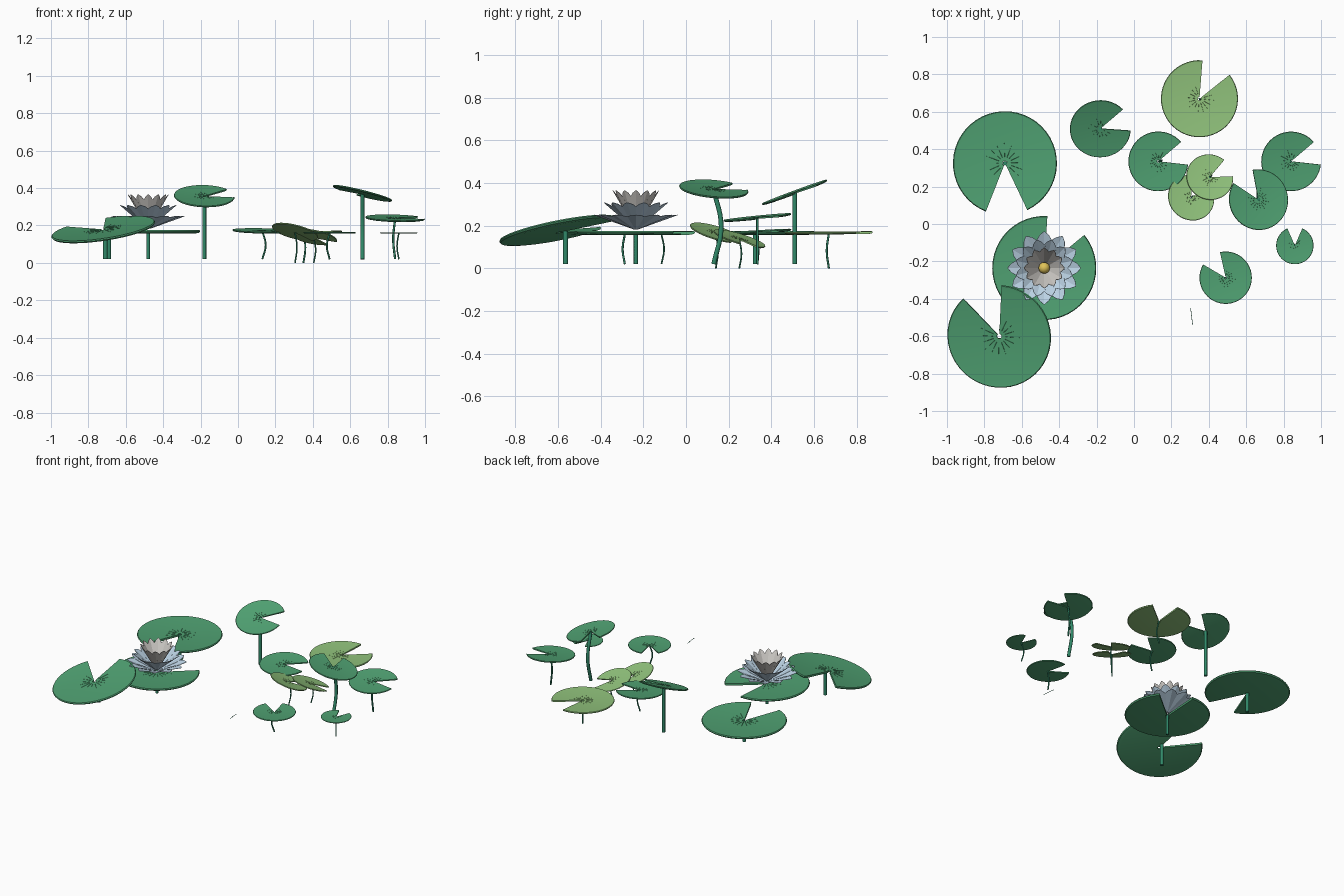
import bpy, bmesh
from math import sin, cos, radians, pi
from mathutils import Vector

if "Cube" in bpy.data.objects:
    bpy.data.objects.remove(bpy.data.objects["Cube"])


def material(name, rgb):
    m = bpy.data.materials.new(name)
    m.diffuse_color = (*rgb, 1)
    m.use_nodes = True
    m.node_tree.nodes["Principled BSDF"].inputs["Base Color"].default_value = m.diffuse_color
    return m


GREEN = material("leaf_green", (0.08, 0.36, 0.17))
LIME = material("young_leaf_green", (0.28, 0.54, 0.20))
STEM = material("stem_green", (0.03, 0.25, 0.14))
BLUE = material("outer_petal", (0.50, 0.65, 0.78))
PALE = material("inner_petal", (0.62, 0.60, 0.57))
GOLD = material("flower_heart", (0.75, 0.55, 0.10))


def make_object(name, bm, mat):
    bmesh.ops.recalc_face_normals(bm, faces=bm.faces)
    me = bpy.data.meshes.new(name)
    bm.to_mesh(me)
    bm.free()
    me.materials.append(mat)
    ob = bpy.data.objects.new(name, me)
    bpy.context.collection.objects.link(ob)
    return ob


def smooth(ob, angle=35):
    bpy.ops.object.select_all(action='DESELECT')
    ob.select_set(True)
    bpy.context.view_layer.objects.active = ob
    bpy.ops.object.shade_smooth_by_angle(angle=radians(angle))


def pad(name, x, y, z, r, notch, sx=0, sy=0, mat=GREEN, gap=47):
    """Notched round leaf: a closed profile swept around, tilted by slopes sx, sy."""
    h = 0.028 * r
    profile = [(0.045 * r, -h), (0.9 * r, -h), (0.98 * r, -0.5 * h), (r, 0.5 * h),
               (0.985 * r, 1.3 * h), (0.93 * r, h), (0.045 * r, 0.6 * h)]
    bm = bmesh.new()
    start, sweep, n = radians(notch + gap / 2), radians(360 - gap), 40
    rings = []
    for i in range(n + 1):
        a = start + sweep * i / n
        rings.append([bm.verts.new((p * cos(a), p * sin(a), q)) for p, q in profile])
    k = len(profile)
    for a, b in zip(rings, rings[1:]):
        for j in range(k):
            bm.faces.new((a[j], a[(j + 1) % k], b[(j + 1) % k], b[j]))
    bm.faces.new(rings[0])
    bm.faces.new(rings[-1][::-1])
    # fine raised veins
    for i in range(1, 14):
        a = start + sweep * i / 14
        d, s = Vector((cos(a), sin(a), 0)), Vector((-sin(a), cos(a), 0)) * 0.006 * r
        lo, hi = Vector((0, 0, 0.5 * h)), Vector((0, 0, 1.15 * h))
        p, q = d * 0.12 * r, d * 0.85 * r
        v = [bm.verts.new(c) for c in (p + s + lo, p - s + lo, p + hi * 0.8, q + lo)]
        for f in ((0, 2, 3), (1, 3, 2), (0, 1, 2)):
            bm.faces.new([v[t] for t in f])
    ob = make_object(name, bm, mat)
    normal = Vector((-sx, -sy, 1)).normalized()
    ob.rotation_mode = 'QUATERNION'
    ob.rotation_quaternion = Vector((0, 0, 1)).rotation_difference(normal)
    ob.location = (x, y, z)
    smooth(ob)


def stem(name, points, radius):
    cu = bpy.data.curves.new(name, 'CURVE')
    cu.dimensions = '3D'
    cu.bevel_depth = radius
    cu.bevel_resolution = 2
    cu.resolution_u = 6
    cu.use_fill_caps = True
    sp = cu.splines.new('BEZIER')
    sp.bezier_points.add(len(points) - 1)
    for b, p in zip(sp.bezier_points, points):
        b.co = p
        b.handle_left_type = b.handle_right_type = 'AUTO'
    cu.materials.append(STEM)
    bpy.context.collection.objects.link(bpy.data.objects.new(name, cu))


# leaves: name, x, y, z, radius, notch direction, slopes, material, stem radius, stem sway (x, y)
leaves = [
    ("large_pad_back", -0.69, 0.325, 0.165, 0.278, -88, 0, 0, GREEN, 0.012, 0, 0),
    ("large_pad_flower", -0.48, -0.235, 0.165, 0.278, 63, 0, 0, GREEN, 0.010, 0, 0),
    ("large_pad_front", -0.72, -0.60, 0.175, 0.28, 110, 0.15, 0.20, GREEN, 0.012, 0, 0),
    ("raised_pad_left", -0.18, 0.51, 0.355, 0.163, 19, -0.03, 0.37, GREEN, 0.011, 0, 0),
    ("raised_pad_right", 0.665, 0.13, 0.37, 0.163, 124, -0.25, -0.09, GREEN, 0.011, 0, 0.035),
    ("pad_far_right", 0.84, 0.335, 0.237, 0.16, 17, -0.03, 0.10, GREEN, 0.006, -0.01, 0),
    ("pad_middle", 0.13, 0.335, 0.17, 0.16, 17, -0.02, 0.06, GREEN, 0.005, 0.018, 0.005),
    ("young_pad_back", 0.35, 0.67, 0.165, 0.206, 62, 0, 0.01, LIME, 0.005, 0.01, -0.01),
    ("young_pad_upper", 0.405, 0.25, 0.137, 0.127, 27, -0.18, -0.30, LIME, 0.004, 0.01, 0.01),
    ("young_pad_lower", 0.305, 0.14, 0.165, 0.127, 62, -0.25, -0.30, LIME, 0.004, 0.01, 0.01),
    ("small_pad_front", 0.49, -0.287, 0.16, 0.14, 126, 0, 0, GREEN, 0.005, -0.015, -0.01),
    ("small_pad_right", 0.86, -0.115, 0.16, 0.10, 90, 0, 0, GREEN, 0.004, -0.01, 0.012),
]
for name, x, y, z, r, notch, sx, sy, mat, sr, wx, wy in leaves:
    pad(name, x, y, z, r, notch, sx, sy, mat)
    if name == "large_pad_front":
        x, y = -0.71, -0.565
    base = 0.0 if mat is LIME else 0.02
    stem(name + "_stem", [(x, y, base), (x + wx, y + wy, (base + z) / 2), (x, y, z)], sr)

# loose stalk floating at the water line
stem("loose_stalk", [(0.303, -0.45, 0.16), (0.308, -0.495, 0.162), (0.314, -0.54, 0.16)], 0.0015)

# flower: tiers of pointed, cupped petals rising from one base point
CX, CY, CZ = -0.48, -0.235, 0.18
PROFILE = [(0.05, 0.12), (0.3, 0.5), (0.6, 0.92), (0.78, 1.0), (0.92, 0.6), (1.0, 0.08)]


def petal_tier(name, count, reach, rise, half_width, offset, mat):
    bm = bmesh.new()
    for i in range(count):
        a = 2 * pi * (i + offset) / count
        d, s = Vector((cos(a), sin(a), 0)), Vector((-sin(a), cos(a), 0))
        rows = []
        for t, w in PROFILE:
            mid = Vector((CX, CY, CZ + rise * t)) + d * reach * t
            side = s * half_width * w
            lift = Vector((0, 0, 0.18 * half_width * w)) - d * 0.15 * half_width * w
            rows.append([bm.verts.new(c) for c in (mid - side + lift, mid, mid + side + lift)])
        for p, q in zip(rows, rows[1:]):
            for j in (0, 1):
                bm.faces.new((p[j], p[j + 1], q[j + 1], q[j]))
    ob = make_object(name, bm, mat)
    mod = ob.modifiers.new("thickness", 'SOLIDIFY')
    mod.thickness = 0.002
    mod.offset = 0


petal_tier("outer_petals", 12, 0.195, 0.07, 0.042, 0, BLUE)
petal_tier("middle_petals", 12, 0.155, 0.128, 0.036, 0.5, BLUE)
petal_tier("inner_petals", 12, 0.108, 0.185, 0.027, 0, PALE)

# golden heart of the flower
bm = bmesh.new()
bmesh.ops.create_uvsphere(bm, u_segments=20, v_segments=12, radius=0.03)
heart = make_object("flower_heart", bm, GOLD)
heart.location = (CX, CY, 0.25)
smooth(heart, 60)
